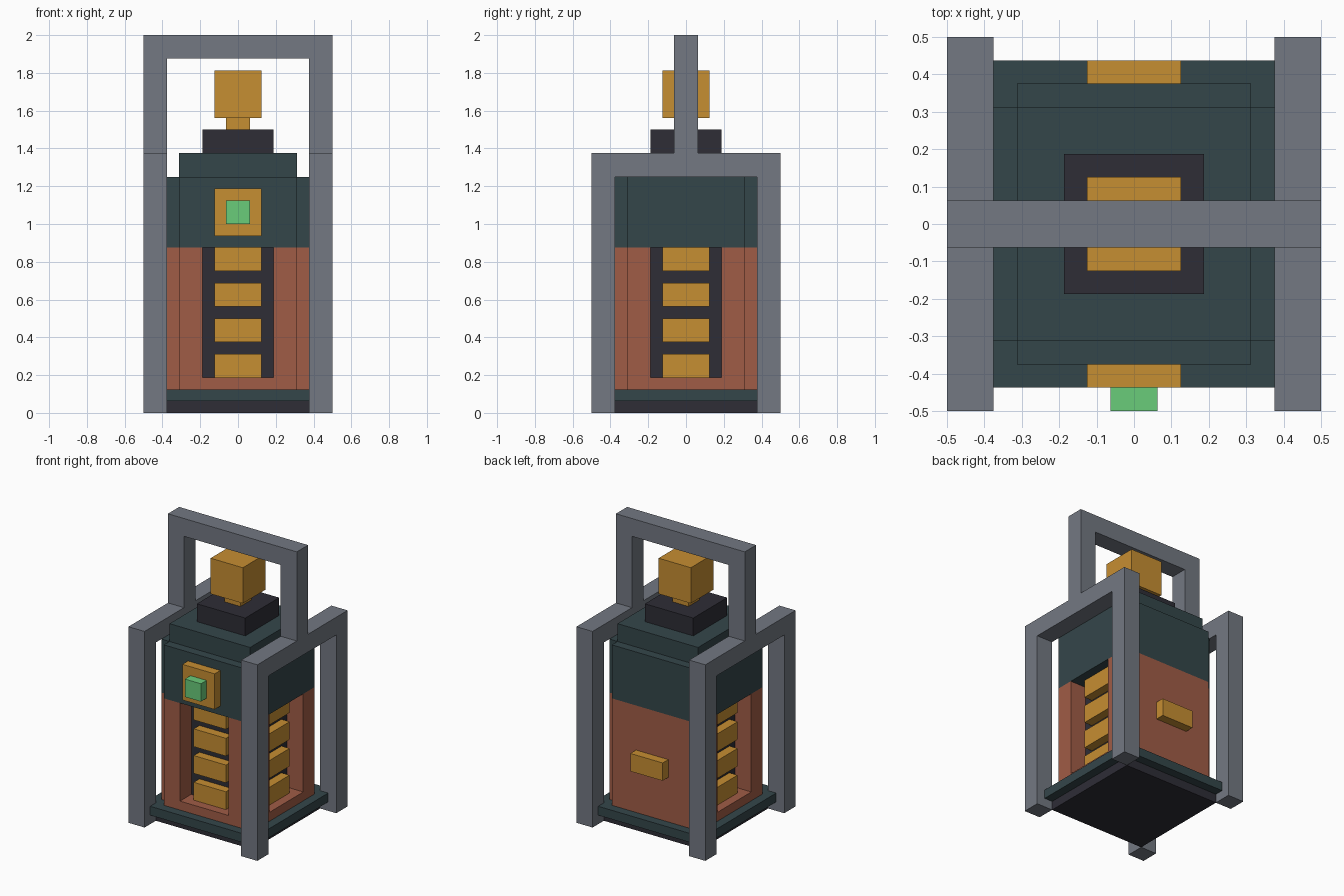
import bpy, bmesh

if "Cube" in bpy.data.objects:
    bpy.data.objects.remove(bpy.data.objects["Cube"])

U = 1 / 16  # design grid: the model is 16 x 16 x 32 grid cells


def material(name, srgb):
    lin = [((c / 255 + 0.055) / 1.055) ** 2.4 for c in srgb]
    m = bpy.data.materials.new(name)
    m.diffuse_color = (*lin, 1)
    m.use_nodes = True
    m.node_tree.nodes["Principled BSDF"].inputs["Base Color"].default_value = m.diffuse_color
    return m


STEEL = material("grey_steel", (115, 120, 130))
TEAL = material("dark_teal", (52, 70, 74))
BRICK = material("copper_red", (160, 92, 70))
BRASS = material("brass", (198, 142, 50))
DARK = material("charcoal", (46, 45, 54))
GREEN = material("green_light", (106, 204, 122))


def prism(name, outline, z0, z1, mat):
    """Extrude a plan outline from z0 to z1, all in grid cells."""
    bm = bmesh.new()
    base = bm.faces.new([bm.verts.new((x * U, y * U, z0 * U)) for x, y in outline])
    top = bmesh.ops.extrude_face_region(bm, geom=[base])["geom"]
    bmesh.ops.translate(bm, vec=(0, 0, (z1 - z0) * U),
                        verts=[g for g in top if isinstance(g, bmesh.types.BMVert)])
    bmesh.ops.recalc_face_normals(bm, faces=bm.faces)
    me = bpy.data.meshes.new(name)
    bm.to_mesh(me)
    bm.free()
    me.materials.append(mat)
    ob = bpy.data.objects.new(name, me)
    bpy.context.collection.objects.link(ob)
    return ob


def box(name, x0, x1, y0, y1, z0, z1, mat):
    return prism(name, [(x0, y0), (x1, y0), (x1, y1), (x0, y1)], z0, z1, mat)


def block(name, r, z0, z1, mat):
    return box(name, -r, r, -r, r, z0, z1, mat)


# Frame: corner posts, side rails and carrying handle
for side, s in (("left", -1), ("right", 1)):
    x0, x1 = sorted((6 * s, 8 * s))
    box(f"front_{side}_post", x0, x1, -8, -6, 0, 22, STEEL)
    box(f"back_{side}_post", x0, x1, 6, 8, 0, 22, STEEL)
    box(f"{side}_rail", x0, x1, -6, 6, 20, 22, STEEL)
    box(f"{side}_handle_upright", x0, x1, -1, 1, 22, 32, STEEL)
box("handle_bar", -6, 6, -1, 1, 30, 32, STEEL)

# Base
block("foot", 6, 0, 1, DARK)
block("base_plate", 7, 1, 2, TEAL)

# Body with notched corners
notched = [(-5, -6), (5, -6), (5, -5), (6, -5), (6, 5), (5, 5),
           (5, 6), (-5, 6), (-5, 5), (-6, 5), (-6, -5), (-5, -5)]
body = prism("body_shell", notched, 2, 14, BRICK)
prism("head", notched, 14, 20, TEAL)
block("head_cap", 5, 20, 22, TEAL)
block("inner_core", 4, 2.5, 14, DARK)

# Window slots on the front, left and right, each with four brass bars
slots = {
    "front": lambda w, near, far: (-w, w, -far, -near),
    "left": lambda w, near, far: (-far, -near, -w, w),
    "right": lambda w, near, far: (near, far, -w, w),
}
for side, place in slots.items():
    cutter = box(f"{side}_slot_cutter", *place(3, 3.5, 7), 3, 15, BRICK)
    cutter.hide_render = True
    cutter.hide_set(True)
    mod = body.modifiers.new(f"{side}_slot", "BOOLEAN")
    mod.operation = "DIFFERENCE"
    mod.solver = "EXACT"
    mod.object = cutter
    for i in range(4):
        box(f"{side}_bar_{i + 1}", *place(2, 4, 5), 3 + 3 * i, 5 + 3 * i, BRASS)

# Front lamp and back latch
box("lamp_mount", -2, 2, -7, -6, 15, 19, BRASS)
box("lamp", -1, 1, -8, -7, 16, 18, GREEN)
box("back_latch", -2, 2, 6, 7, 7, 9, BRASS)

# Top knob
block("knob_base", 3, 22, 24, DARK)
block("knob_neck", 1, 24, 25, BRASS)
block("knob", 2, 25, 29, BRASS)
